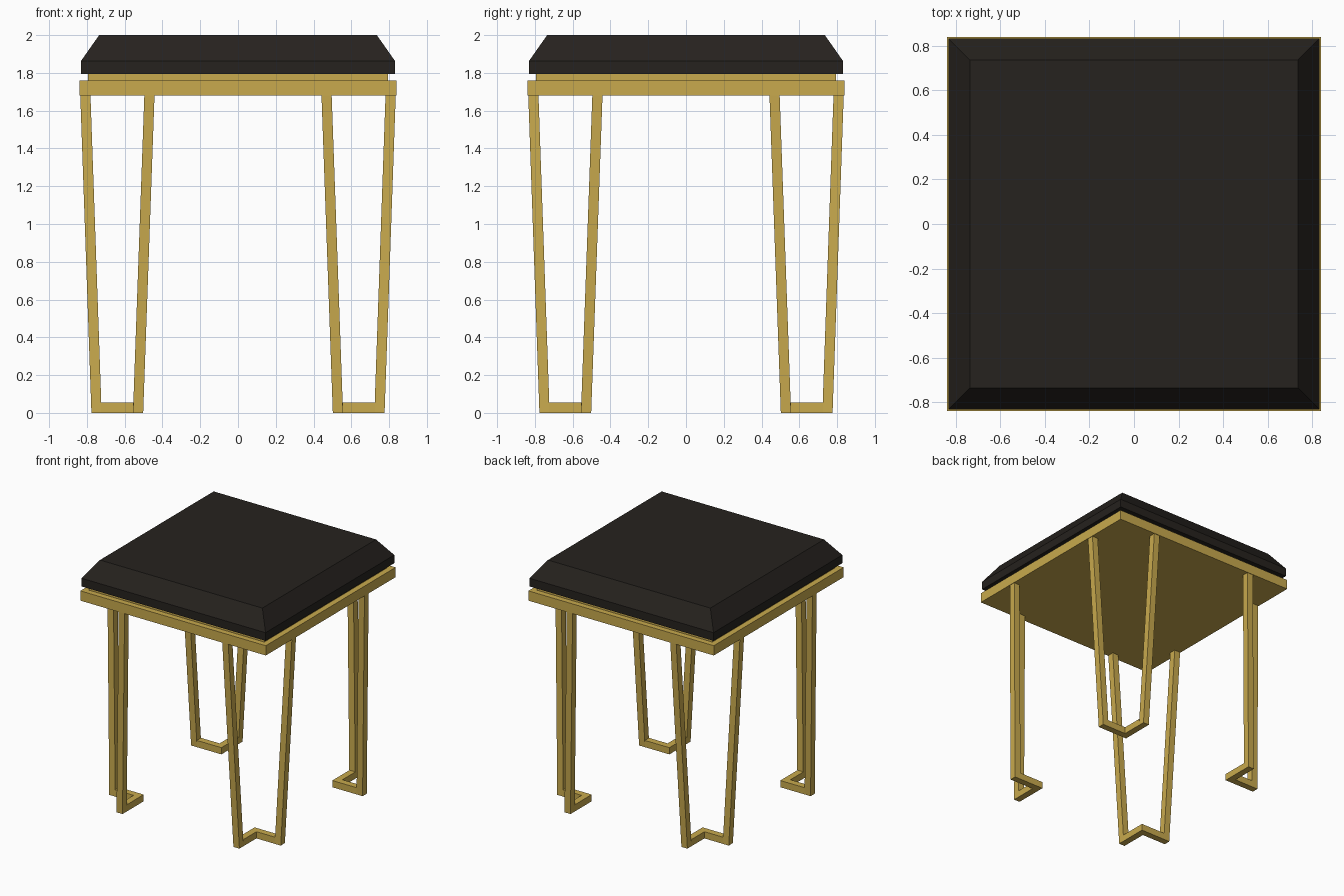
import bpy, bmesh

if "Cube" in bpy.data.objects:
    bpy.data.objects.remove(bpy.data.objects["Cube"])


def material(name, color):
    mat = bpy.data.materials.new(name)
    mat.diffuse_color = (*color, 1)
    mat.use_nodes = True
    mat.node_tree.nodes["Principled BSDF"].inputs["Base Color"].default_value = mat.diffuse_color
    return mat


gold = material("brass", (0.58, 0.40, 0.075))
dark = material("dark_upholstery", (0.019, 0.016, 0.013))


def rect(x0, x1, y0, y1):
    return [(x0, y0), (x1, y0), (x1, y1), (x0, y1)]


def square(h):
    return rect(-h, h, -h, h)


def loft(name, sections, mat, mirrored=False):
    """Closed solid through horizontal outlines given as (z, points)."""
    bm = bmesh.new()
    rings = [[bm.verts.new((x, y, z)) for x, y in pts] for z, pts in sections]
    n = len(rings[0])
    for a, b in zip(rings, rings[1:]):
        for i in range(n):
            j = (i + 1) % n
            bm.faces.new((a[i], a[j], b[j], b[i]))
    bm.faces.new(rings[0][::-1])
    bm.faces.new(rings[-1])
    bmesh.ops.recalc_face_normals(bm, faces=bm.faces)
    mesh = bpy.data.meshes.new(name)
    bm.to_mesh(mesh)
    bm.free()
    mesh.materials.append(mat)
    obj = bpy.data.objects.new(name, mesh)
    bpy.context.collection.objects.link(obj)
    if mirrored:
        mod = obj.modifiers.new("four_corners", 'MIRROR')
        mod.use_axis = (True, True, False)
        mod.use_mirror_merge = False
    return obj


# Bevelled cushion
loft("seat_cushion", [(1.795, square(0.832)), (1.862, square(0.832)),
                      (2.0, square(0.735))], dark)

# Recessed plate and wider frame under the cushion
loft("seat_plate", [(1.76, square(0.793)), (1.795, square(0.793))], gold)
loft("seat_frame", [(1.68, square(0.839)), (1.76, square(0.839))], gold)

# Leg bars: two slanted bars per corner, (inner, outer) spans at floor and top
floor_in, floor_out = (0.502, 0.556), (0.722, 0.776)
top_in, top_out = (0.442, 0.496), (0.781, 0.835)
loft("front_back_leg_bars", [(0, rect(*floor_in, *floor_out)),
                             (1.68, rect(*top_in, *top_out))], gold, True)
loft("side_leg_bars", [(0, rect(*floor_out, *floor_in)),
                       (1.68, rect(*top_out, *top_in))], gold, True)

# L-shaped feet with the elbow towards the centre
a, b, c = 0.502, 0.556, 0.724
elbow = [(a, a), (c, a), (c, b), (b, b), (b, c), (a, c)]
loft("feet", [(0, elbow), (0.055, elbow)], gold, True)
